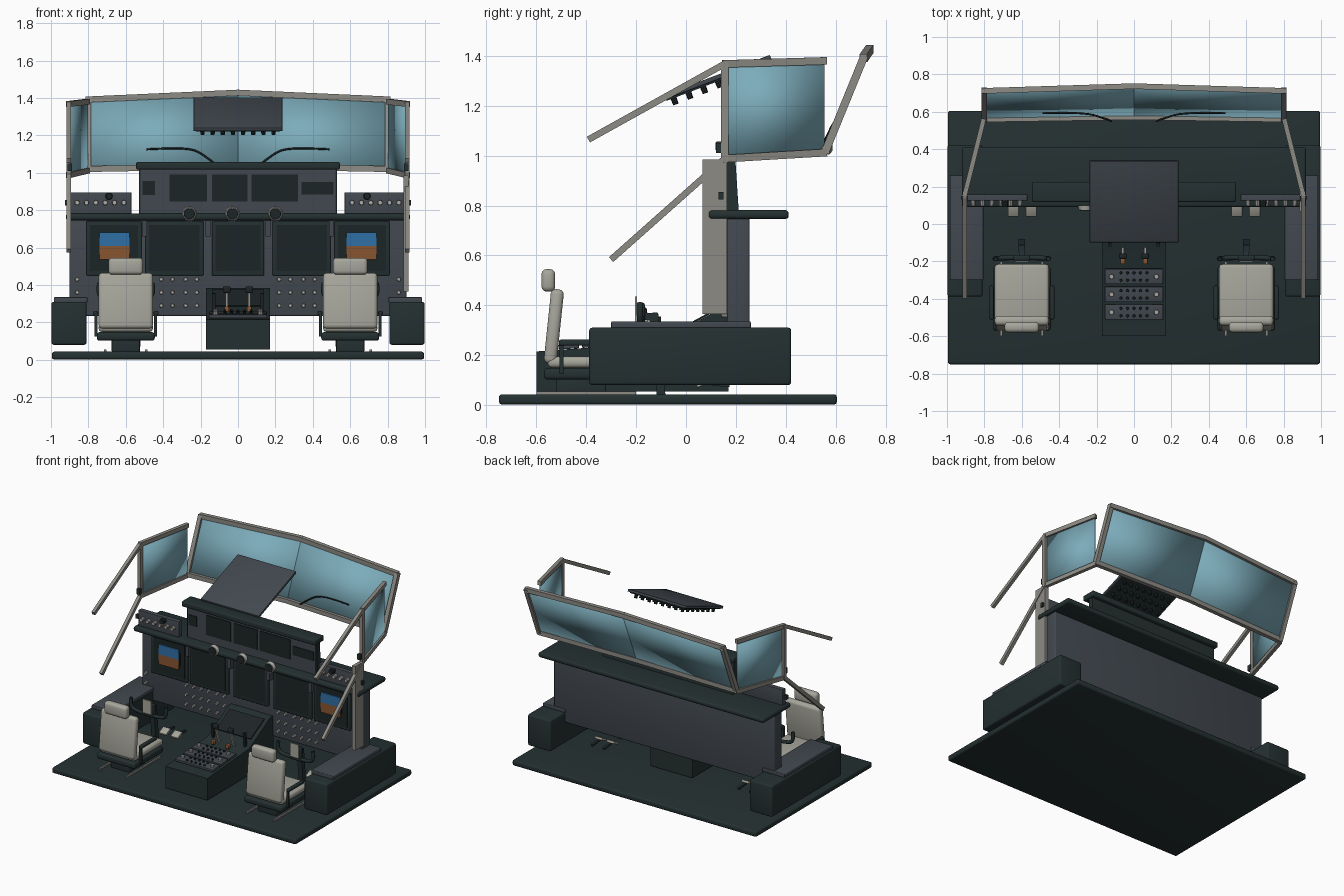
import bpy, bmesh, math
from mathutils import Matrix, Vector

if "Cube" in bpy.data.objects:
    bpy.data.objects.remove(bpy.data.objects["Cube"])


def material(name, *rgb):
    m = bpy.data.materials.new(name)
    m.use_nodes = True
    m.diffuse_color = (*rgb, 1)
    m.node_tree.nodes["Principled BSDF"].inputs["Base Color"].default_value = (*rgb, 1)
    return m


DARK = material("dark green grey", .018, .03, .031)
SLATE = material("slate", .055, .066, .08)
SCREEN = material("screen black", .012, .018, .019)
FRAME = material("frame grey", .27, .26, .235)
SEAT = material("seat cream", .39, .385, .335)
GLASS = material("window blue", .2, .41, .49)
SKY = material("display blue", .028, .16, .38)
EARTH = material("display brown", .25, .09, .03)
KNOB = material("knob silver", .42, .41, .38)


def finish(name, bm, mat, matrix=None):
    bmesh.ops.recalc_face_normals(bm, faces=bm.faces)
    me = bpy.data.meshes.new(name)
    bm.to_mesh(me)
    bm.free()
    me.materials.append(mat)
    for p in me.polygons:
        p.use_smooth = True
    me.set_sharp_from_angle(angle=math.radians(35))
    ob = bpy.data.objects.new(name, me)
    bpy.context.collection.objects.link(ob)
    if matrix:
        ob.matrix_world = matrix
    return ob


def box(name, mat, center, size, bevel=0, matrix=None):
    bm = bmesh.new()
    bmesh.ops.create_cube(bm, size=1, matrix=Matrix.Translation(center) @ Matrix.Diagonal((*size, 1)))
    if bevel:
        bmesh.ops.bevel(bm, geom=bm.edges[:], offset=bevel, segments=3, profile=.5, affect='EDGES')
    return finish(name, bm, mat, matrix)


def span(name, mat, x, y, z, bevel=0, matrix=None):
    c = [(a + b) / 2 for a, b in (x, y, z)]
    return box(name, mat, c, [b - a for a, b in (x, y, z)], bevel, matrix)


def beam(name, mat, a, b, w=.03, d=.03):
    a, b = Vector(a), Vector(b)
    axis = (b - a).normalized()
    side = axis.cross((0, 0, 1) if abs(axis.z) < .98 else (0, 1, 0)).normalized()
    rot = Matrix((side, axis.cross(side), axis)).transposed().to_4x4()
    return box(name, mat, (0, 0, 0), (w, d, (b - a).length + w * .6), 0, Matrix.Translation((a + b) / 2) @ rot)


def knobs(name, mat, points, r, h, matrix, sides=10):
    bm = bmesh.new()
    for x, y in points:
        bmesh.ops.create_cone(bm, cap_ends=True, segments=sides, radius1=r, radius2=r * .85,
                              depth=h, matrix=Matrix.Translation((x, y, h / 2)))
    return finish(name, bm, mat, matrix)


def pane(name, pts):
    bm = bmesh.new()
    bm.faces.new([bm.verts.new(p) for p in pts])
    ob = finish(name, bm, GLASS)
    ob.modifiers.new("thickness", 'SOLIDIFY').thickness = .004


def extrude_x(name, mat, profile, x0, x1):
    bm = bmesh.new()
    f = bm.faces.new([bm.verts.new((x0, y, z)) for y, z in profile])
    new = bmesh.ops.extrude_face_region(bm, geom=[f])["geom"]
    bmesh.ops.translate(bm, vec=(x1 - x0, 0, 0), verts=[v for v in new if isinstance(v, bmesh.types.BMVert)])
    return finish(name, bm, mat)


def tube(name, mat, pts, r):
    cu = bpy.data.curves.new(name, 'CURVE')
    cu.dimensions, cu.bevel_depth, cu.bevel_resolution = '3D', r, 2
    sp = cu.splines.new('NURBS')
    sp.points.add(len(pts) - 1)
    for p, co in zip(sp.points, pts):
        p.co = (*co, 1)
    sp.use_endpoint_u, sp.order_u = True, 3
    cu.materials.append(mat)
    bpy.context.collection.objects.link(bpy.data.objects.new(name, cu))


def facing(y):
    # local x, y, z become world x, z and forward
    return Matrix.Translation((0, y, 0)) @ Matrix.Rotation(math.pi / 2, 4, 'X')


def tilted(y, z, deg):
    return Matrix.Translation((0, y, z)) @ Matrix.Rotation(math.radians(deg), 4, 'X')


# Floor, main instrument panel and shelf
span("floor", DARK, (-.995, .995), (-.75, .605), (.002, .043), .012)
span("main_panel", SLATE, (-.9, .9), (.165, .255), (.235, .76), .008)
span("shelf", DARK, (-.92, .92), (.09, .412), (.746, .782), .014)
for i, (a, b) in enumerate([(-.81, -.515), (-.495, -.185), (-.14, .14), (.185, .495), (.515, .81)]):
    span(f"screen_bezel_{i}", DARK, (a, b), (.145, .17), (.45, .742), .006)
    span(f"screen_{i}", SCREEN, (a + .02, b - .02), (.142, .147), (.475, .72))

# Lower panel knobs and shelf gauges
knobs("panel_knobs", KNOB, [(s * x, z) for s in (-1, 1) for z in (.29, .36, .43)
      for x in (.22, .28, .35, .41, .47, .53)], .011, .022, facing(.165))
knobs("panel_side_knobs", KNOB, [(s * .86, z) for s in (-1, 1) for z in (.36, .43)], .011, .022, facing(.165))
gauges = [(x, .78) for x in (-.26, -.03, .2)]
knobs("gauge_rims", KNOB, gauges, .04, .025, facing(.1), 20)
knobs("gauge_faces", SCREEN, gauges, .033, .005, facing(.078), 20)
for x in (-.5, -.16, .16, .5):
    span("panel_bracket", SLATE, (x - .014, x + .014), (.12, .165), (.66, .745))

# Upper panel, hood and screens
extrude_x("upper_panel", DARK, [(.165, .77), (.212, .77), (.195, 1.03), (.165, 1.03)], -.53, .53)
span("upper_face", SLATE, (-.52, .52), (.157, .167), (.785, 1.02))
span("hood", DARK, (-.545, .545), (.118, .225), (1.018, 1.057), .008)
for a, b, c, d in [(-.51, -.445, .88, .955), (-.365, -.165, .845, .99), (-.14, .05, .845, .99),
                   (.072, .32, .845, .99), (.34, .51, .885, .95)]:
    span("upper_screen", SCREEN, (a, b), (.15, .158), (c, d))

for s in (-1, 1):
    # Side consoles
    span("side_console", DARK, (*sorted((s * .81, s * .997)),), (-.388, .422), (.08, .31), .012)
    span("console_top", SLATE, (*sorted((s * .805, s * .985)),), (-.3, .26), (.305, .335), .005)
    # Attitude displays
    x = s * .66
    for name, mat, z in (("display_sky", SKY, .645), ("display_ground", EARTH, .572)):
        box(name, mat, (x, .138, z), (.16, .009, .073))
    for e in (-1, 1):
        box("display_edge", SCREEN, (x + e * .084, .139, .61), (.012, .008, .09))
    # Shelf switch panels
    span("switch_panel", SLATE, (*sorted((s * .57, s * .9)),), (.125, .16), (.77, .895), .004)
    knobs("switch_knobs", KNOB, [(s * (.61 + .05 * i), .84) for i in range(6)], .014, .03, facing(.127))
    knobs("switch_dial", SCREEN, [(s * .69, .875)], .02, .035, facing(.127))
    # Window frames, panes and struts
    side = [(s * .905, .155, .988), (s * .805, .555, 1.012), (s * .805, .555, 1.38), (s * .905, .155, 1.368)]
    front = [(0, .572, 1.035), (s * .8, .56, 1.02), (s * .8, .712, 1.392), (0, .737, 1.428)]
    pane("side_window", side)
    pane("windscreen", front)
    for i, j in ((0, 1), (2, 3), (3, 0)):
        beam("side_window_frame", FRAME, side[i], side[j], .026, .03)
    for i in range(3):
        beam("windscreen_frame", FRAME, front[i], front[i + 1], .03, .032)
    beam("upper_strut", FRAME, side[3], (s * .905, -.385, 1.068), .024, .026)
    beam("lower_strut", FRAME, side[0], (s * .905, -.295, .588), .024, .026)
    box("strut_clamp", DARK, (s * .9, .135, 1.03), (.025, .03, .04))
    box("grab_handle", DARK, (s * .915, .14, .84), (.02, .02, .03))
    # Wipers
    tube("wiper", SCREEN, [(s * .49, .592, 1.125), (s * .4, .595, 1.13), (s * .27, .592, 1.13),
                           (s * .2, .58, 1.11), (s * .12, .55, 1.045)], .005)

    # Seats
    c = s * .6
    box("seat_mount", DARK, (c, -.42, .075), (.15, .2, .07), .006)
    for e in (-1, 1):
        box("seat_rail", FRAME, (c + e * .11, -.4, .048), (.012, .4, .012))
        box("armrest", DARK, (c + e * .162, -.42, .25), (.025, .18, .024), .008)
        beam("armrest_post", DARK, (c + e * .158, -.5, .13), (c + e * .158, -.5, .25), .016, .016)
    box("seat_base", DARK, (c, -.4, .125), (.31, .34, .045), .014)
    box("seat_cushion", SEAT, (c, -.385, .172), (.29, .34, .045), .018)
    box("seat_back", SEAT, (0, 0, 0), (.29, .052, .3), .02,
        Matrix.Translation((c, -.53, .315)) @ Matrix.Rotation(math.radians(-6), 4, 'X'))
    box("headrest", SEAT, (c, -.552, .5), (.185, .055, .09), .02)

    # Control column, wheel and clip plate
    beam("control_column", DARK, (c, -.1, .04), (c, -.13, .36), .035, .035)
    beam("column_shaft", DARK, (c, -.12, .35), (c, -.19, .36), .03, .03)
    tube("control_wheel", DARK, [(c - .14, -.185, .41), (c - .155, -.185, .34), (c - .07, -.18, .32),
                                 (c + .07, -.18, .32), (c + .155, -.185, .34), (c + .14, -.185, .41)], .013)
    box("clip_plate", SEAT, (c, -.2, .385), (.07, .008, .1))
    box("wheel_hub", DARK, (c, -.18, .36), (.09, .03, .1), .008)
    # Pedals
    for x in (.55, .645):
        box("pedal", SEAT, (0, 0, 0), (.06, .06, .018), .004,
            Matrix.Translation((s * x, .07, .09)) @ Matrix.Rotation(math.radians(25), 4, 'X'))
        beam("pedal_arm", DARK, (s * x, .08, .09), (s * x, .17, .08), .016, .016)

# Left pillar
span("pillar", FRAME, (.885, .912), (.066, .165), (.365, .985))

# Centre pedestal with strips and tilted screen
extrude_x("pedestal", DARK, [(-.6, .055), (.17, .055), (.17, .385), (.135, .385), (-.11, .25), (-.6, .215)],
          -.17, .17)
for y in (-.47, -.375, -.28):
    top = tilted(y, .217 + (y + .6) * .0714, 4)
    box("pedestal_strip", SLATE, (0, 0, .008), (.31, .082, .018), .003, top)
    lift = top @ Matrix.Translation((0, 0, .017))
    knobs("strip_dials", KNOB, [(-.12, 0), (.12, 0)], .014, .014, lift)
    knobs("strip_buttons", SCREEN, [(x * .035, e) for x in (-2, -1, 0, 1, 2) for e in (-.02, .02)], .008, .01, lift)
box("pedestal_screen", SCREEN, (0, 0, .005), (.28, .18, .008), 0, tilted(.03, .327, 28.9))
for x in (-.06, .06):
    beam("lever", KNOB, (x, -.13, .24), (x, -.17, .36), .014, .014)
    box("lever_grip", SCREEN, (x, -.172, .375), (.04, .03, .035), .008)
    box("lever_trim", EARTH, (x, -.2, .27), (.025, .03, .03), .005)
for x in (-.13, .13):
    beam("small_lever", SCREEN, (x, -.1, .25), (x, -.11, .35), .018, .018)

# Overhead panel with switches beneath
roof = tilted(.122, 1.313, 20.8)
box("overhead_panel", SLATE, (0, 0, 0), (.475, .465, .018), .003, roof)
under = roof @ Matrix.Translation((0, 0, -.008)) @ Matrix.Rotation(math.pi, 4, 'X')
box("overhead_underside", DARK, (0, 0, .004), (.45, .44, .008), 0, under)
knobs("overhead_switches", SCREEN, [(-.19 + i * .0543, -.19 + j * .0633) for i in range(8) for j in range(7)],
      .013, .035, under, 8)
